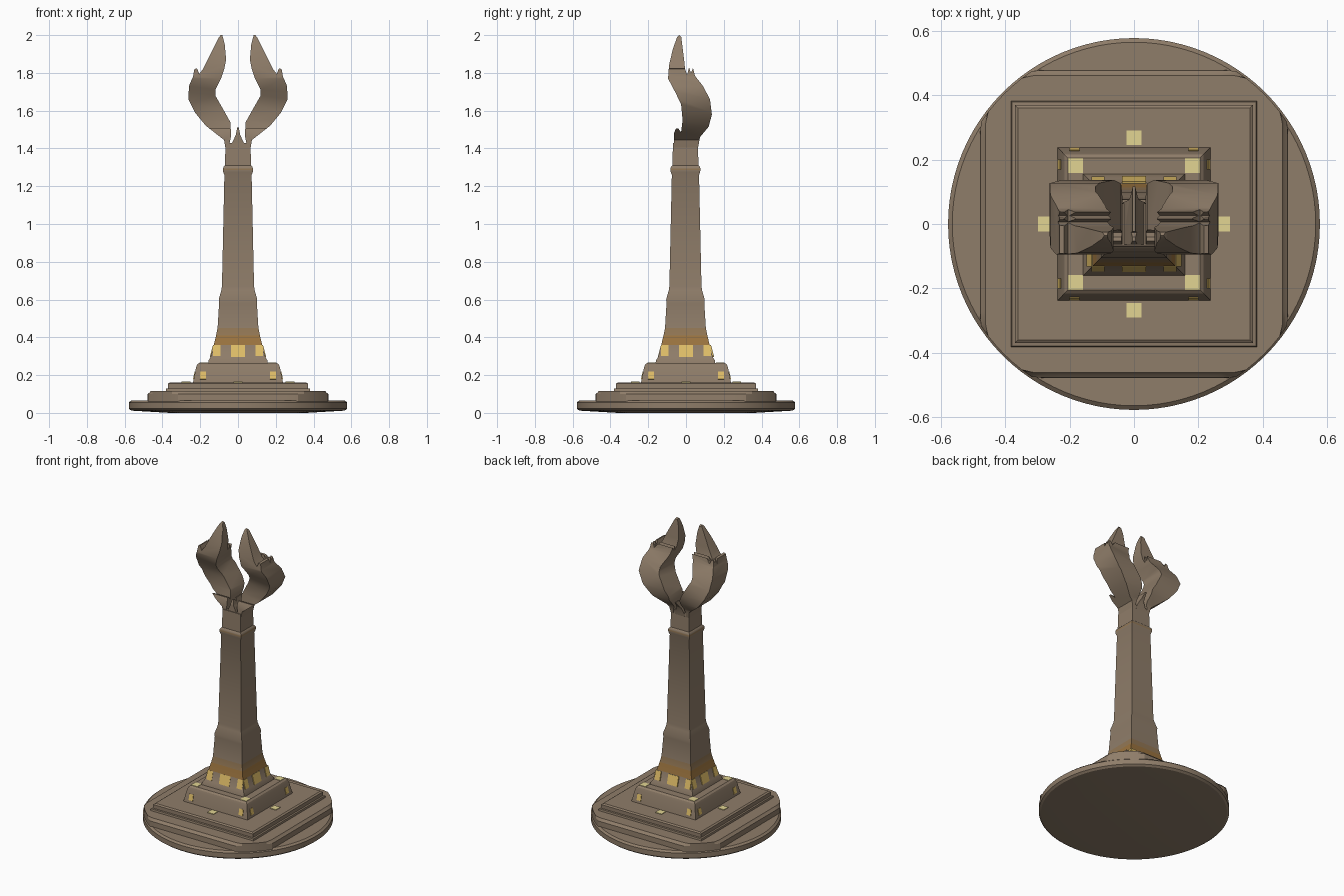
import bpy, bmesh, math

if "Cube" in bpy.data.objects:
    bpy.data.objects.remove(bpy.data.objects["Cube"])


def mat(name, rgb):
    m = bpy.data.materials.new(name)
    m.diffuse_color = (*rgb, 1)
    m.use_nodes = True
    m.node_tree.nodes["Principled BSDF"].inputs["Base Color"].default_value = m.diffuse_color
    return m


STONE = mat("weathered stone", (.275, .205, .142))
AMBER = mat("amber glow", (.33, .175, .05))
DIM = mat("dim amber stone", (.29, .185, .09))
LAMP = mat("lamp yellow", (.75, .52, .14))
PALE = mat("pale lamp yellow", (.76, .66, .29))


def finish(name, bm, mats, angle=25):
    bmesh.ops.recalc_face_normals(bm, faces=bm.faces)
    me = bpy.data.meshes.new(name)
    bm.to_mesh(me)
    bm.free()
    ob = bpy.data.objects.new(name, me)
    bpy.context.collection.objects.link(ob)
    for m in mats:
        me.materials.append(m)
    if angle:
        bpy.ops.object.select_all(action='DESELECT')
        ob.select_set(True)
        bpy.context.view_layer.objects.active = ob
        bpy.ops.object.shade_smooth_by_angle(angle=math.radians(angle))
    return ob


def loft(name, rings, mats=(STONE,), rule=None, angle=25):
    """Skin a stack of equal-length rings and cap both ends."""
    bm = bmesh.new()
    vs = [[bm.verts.new(p) for p in r] for r in rings]
    n = len(vs[0])
    for a, b in zip(vs, vs[1:]):
        for i in range(n):
            j = (i + 1) % n
            bm.faces.new((a[i], a[j], b[j], b[i]))
    bm.faces.new(vs[0][::-1])
    bm.faces.new(vs[-1])
    if rule:
        for f in bm.faces:
            f.material_index = rule(f.calc_center_median().z)
    return finish(name, bm, mats, angle)


def square(z, h, oy=0):
    return [(-h, oy - h, z), (h, oy - h, z), (h, oy + h, z), (-h, oy + h, z)]


def clipped(z, h, r, n=96):
    """Square of half width h clipped by a circle of radius r."""
    pts = []
    for i in range(n):
        a = 2 * math.pi * i / n
        c, s = math.cos(a), math.sin(a)
        d = min(r, h / max(abs(c), abs(s)))
        pts.append((d * c, d * s, z))
    return pts


# Round foot
loft("base_disc", [clipped(z, 9, r) for z, r in
     ((0, .36), (.012, .565), (.022, .578), (.055, .578), (.066, .565))])
# Lower step: square with rounded-off corners
loft("lower_step", [clipped(z, h, .572) for z, h in
     ((.05, .48), (.1, .478), (.108, .468), (.116, .462))])
# Middle step
loft("middle_step", [square(z, h) for z, h in
     ((.1, .385), (.128, .38), (.13, .37), (.155, .37), (.162, .36))])
# Plinth block
loft("plinth", [square(z, h) for z, h in
     ((.15, .24), (.172, .236), (.24, .222), (.256, .216), (.265, .205))])

# Tapering square column with a glowing band near the foot
COL = [(.25, .16), (.278, .156), (.295, .145), (.36, .128), (.41, .116),
       (.45, .108), (.58, .1), (.6, .102), (.65, .088), (.67, .085),
       (1.26, .072), (1.275, .078), (1.285, .079), (1.295, .079),
       (1.303, .076), (1.31, .069), (1.43, .066)]


def column_rule(z):
    if .36 < z < .41:
        return 1
    if .41 < z < .45 or 1.285 < z < 1.295:
        return 2
    return 0


loft("column", [square(z, h, -.003) for z, h in COL],
     (STONE, AMBER, DIM), column_rule)


# Lamp plates, repeated on all four sides
def plates(name, quads, m, t=.004):
    """quads: (x0, x1, z0, y0, z1, y1) on the front side."""
    bm = bmesh.new()
    for k in range(4):
        c, s = math.cos(k * math.pi / 2), math.sin(k * math.pi / 2)
        for x0, x1, z0, y0, z1, y1 in quads:
            vs = []
            for d in (-t, t):
                for x, y, z in ((x0, y0, z0), (x1, y0, z0), (x1, y1, z1), (x0, y1, z1)):
                    y -= d
                    vs.append(bm.verts.new((x * c - y * s, x * s + y * c, z + d * .4)))
            for f in ((0, 1, 2, 3), (4, 5, 6, 7), (0, 1, 5, 4), (1, 2, 6, 5),
                      (2, 3, 7, 6), (3, 0, 4, 7)):
                bm.faces.new([vs[i] for i in f])
    return finish(name, bm, (m,), 0)


plates("column_lamps", [(-.038, .038, .295, -.145, .358, -.1285),
                        (-.132, -.092, .3, -.1437, .358, -.1285),
                        (.092, .132, .3, -.1437, .358, -.1285)], LAMP)
plates("plinth_lamps", [(-.2, -.17, .178, -.235, .218, -.2265),
                        (.17, .2, .178, -.235, .218, -.2265)], LAMP, .003)


# Flat lamps on the steps
def flat_lamp(name, x, y, z, h):
    loft(name, [[(x + px, y + py, zz) for px, py, zz in square(z + d, h)]
                for d in (-.003, .003)], (PALE,), None, 0)


for i in range(4):
    a = i * math.pi / 2
    flat_lamp("step_lamp", .275 * math.cos(a), .268 * math.sin(a), .163, .023)
    a += math.pi / 4
    flat_lamp("plinth_corner_lamp", .257 * math.cos(a), .257 * math.sin(a), .265, .023)


# Flame-shaped claws: front outline cut through by the side outline
SIDE = [(-.064, 1.40), (-.064, 1.48), (-.053, 1.507), (-.04, 1.505), (-.026, 1.485),
        (-.018, 1.55), (-.026, 1.635), (-.058, 1.70), (-.095, 1.77), (-.09, 1.84),
        (-.07, 1.925), (-.047, 1.99), (-.035, 2.0), (-.025, 1.99), (-.01, 1.87),
        (-.005, 1.82), (.006, 1.79), (.016, 1.83), (.026, 1.80), (.037, 1.825),
        (.047, 1.785), (.09, 1.73), (.127, 1.66), (.137, 1.58), (.12, 1.515),
        (.074, 1.46), (.063, 1.40)]
CLAW = [(.045, 1.40), (.045, 1.425), (.036, 1.47), (.041, 1.54), (.08, 1.61),
        (.12, 1.68), (.12, 1.71), (.09, 1.77), (.073, 1.82), (.063, 1.87), (.07, 1.95),
        (.083, 2.0), (.092, 2.0), (.103, 1.985), (.138, 1.915), (.185, 1.82),
        (.205, 1.795), (.217, 1.825), (.231, 1.82), (.238, 1.78), (.26, 1.73),
        (.262, 1.66), (.228, 1.59), (.17, 1.52), (.074, 1.445), (.066, 1.40)]
SPIKE = [(-.036, 1.40), (.036, 1.40), (.034, 1.425), (.012, 1.47), (.004, 1.51),
         (-.004, 1.51), (-.012, 1.47), (-.034, 1.425)]


def front_prism(name, pts):
    return loft(name, [[(x, y, z) for x, z in pts] for y in (-.3, .3)], angle=0)


cutter = loft("side_cutter", [[(x, y, z) for y, z in SIDE] for x in (-.4, .4)], angle=0)
cutter.hide_render = True
parts = [front_prism("right_claw", CLAW),
         front_prism("left_claw", [(-x, z) for x, z in CLAW]),
         front_prism("centre_spike", SPIKE)]
for ob in parts:
    mod = ob.modifiers.new("outline", 'BOOLEAN')
    mod.operation = 'INTERSECT'
    mod.solver = 'EXACT'
    mod.object = cutter
    bpy.ops.object.select_all(action='DESELECT')
    ob.select_set(True)
    bpy.context.view_layer.objects.active = ob
    bpy.ops.object.modifier_apply(modifier=mod.name)
    bpy.ops.object.shade_smooth_by_angle(angle=math.radians(35))
bpy.data.objects.remove(cutter)
